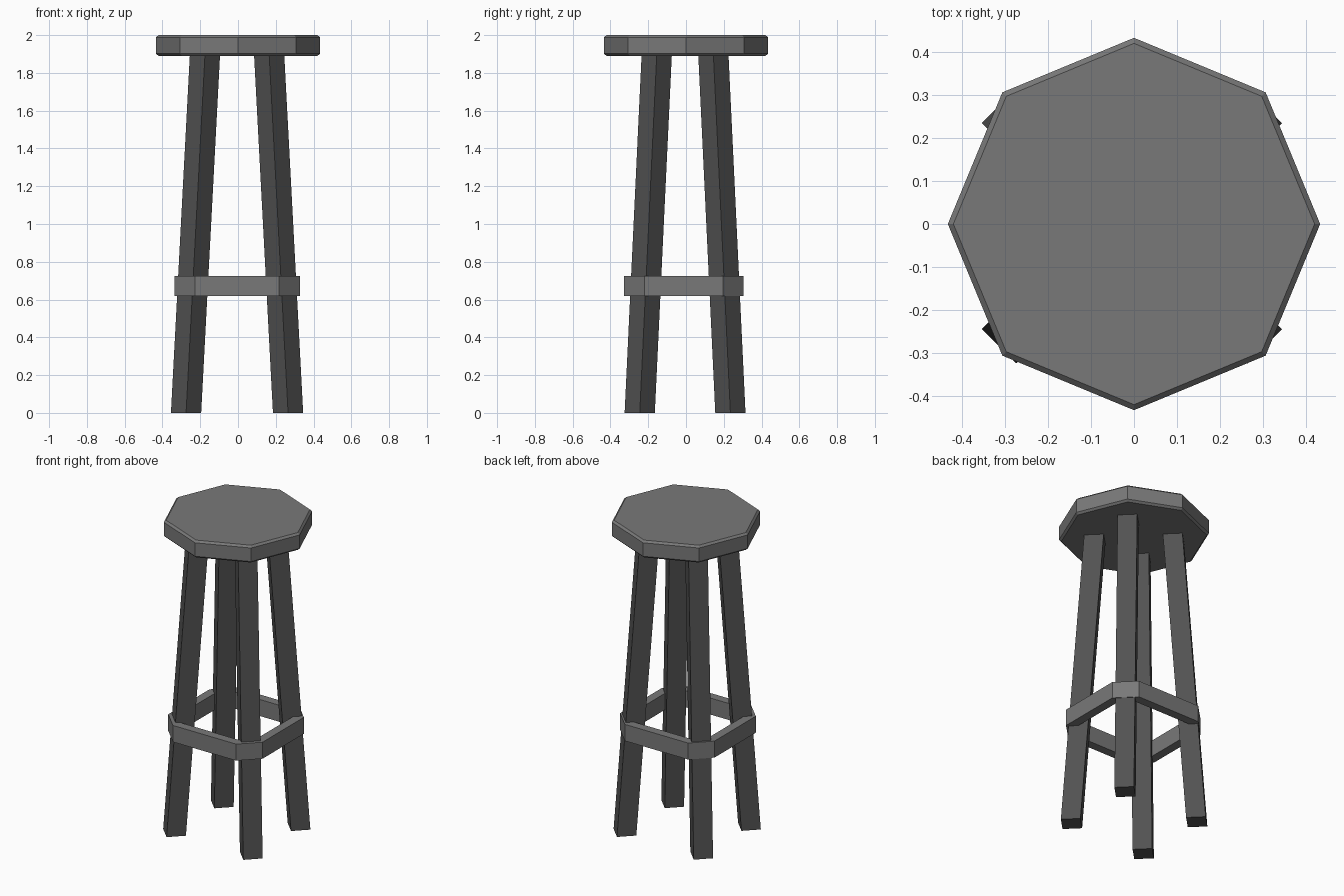
import bpy, bmesh, math

if "Cube" in bpy.data.objects:
    bpy.data.objects.remove(bpy.data.objects["Cube"])


def material(name, v):
    m = bpy.data.materials.new(name)
    m.diffuse_color = (v, v, v, 1)
    m.use_nodes = True
    m.node_tree.nodes["Principled BSDF"].inputs["Base Color"].default_value = m.diffuse_color
    return m


seat_grey = material("mid grey", 0.19)
leg_grey = material("dark grey", 0.085)


def loft(name, loops, mat, closed=False):
    """Skin matching vertex loops; cap the ends, or join last to first."""
    bm = bmesh.new()
    rings = [[bm.verts.new(p) for p in loop] for loop in loops]
    n = len(rings[0])
    pairs = list(zip(rings, rings[1:]))
    if closed:
        pairs.append((rings[-1], rings[0]))
    for a, b in pairs:
        for i in range(n):
            j = (i + 1) % n
            bm.faces.new((a[i], a[j], b[j], b[i]))
    if not closed:
        bm.faces.new(rings[0][::-1])
        bm.faces.new(rings[-1])
    bmesh.ops.recalc_face_normals(bm, faces=bm.faces)
    mesh = bpy.data.meshes.new(name)
    bm.to_mesh(mesh)
    bm.free()
    mesh.materials.append(mat)
    ob = bpy.data.objects.new(name, mesh)
    bpy.context.collection.objects.link(ob)
    return ob


def polygon(cx, cy, r, z, n):
    return [(cx + r * math.cos(2 * math.pi * i / n),
             cy + r * math.sin(2 * math.pi * i / n), z) for i in range(n)]


# Eight-sided seat with chamfered rims
loft("seat", [polygon(0, 0, r, z, 8) for r, z in
              ((0.421, 1.89), (0.434, 1.902), (0.434, 1.988), (0.421, 2.0))],
     seat_grey)

# Splayed square legs, turned 45 degrees
for sx, side in ((-1, "left"), (1, "right")):
    for sy, end in ((-1, "front"), (1, "back")):
        foot = polygon(-0.005 + sx * 0.27, -0.005 + sy * 0.24, 0.08, 0, 4)
        top = polygon(-0.005 + sx * 0.17, -0.005 + sy * 0.15, 0.08, 1.895, 4)
        loft(f"{end}_{side}_leg", [foot, top], leg_grey)


# Footrest band: rectangle with cut corners, wrapped around the legs
def band(t, z):
    x0, x1, y0, y1 = -0.337 + t, 0.327 - t, -0.329 + t, 0.304 - t
    c = 0.109 - t * (2 - math.sqrt(2))
    return [(x0 + c, y0, z), (x1 - c, y0, z), (x1, y0 + c, z), (x1, y1 - c, z),
            (x1 - c, y1, z), (x0 + c, y1, z), (x0, y1 - c, z), (x0, y0 + c, z)]


loft("footrest_band", [band(0, 0.62), band(0, 0.725),
                       band(0.056, 0.725), band(0.056, 0.62)],
     seat_grey, closed=True)
